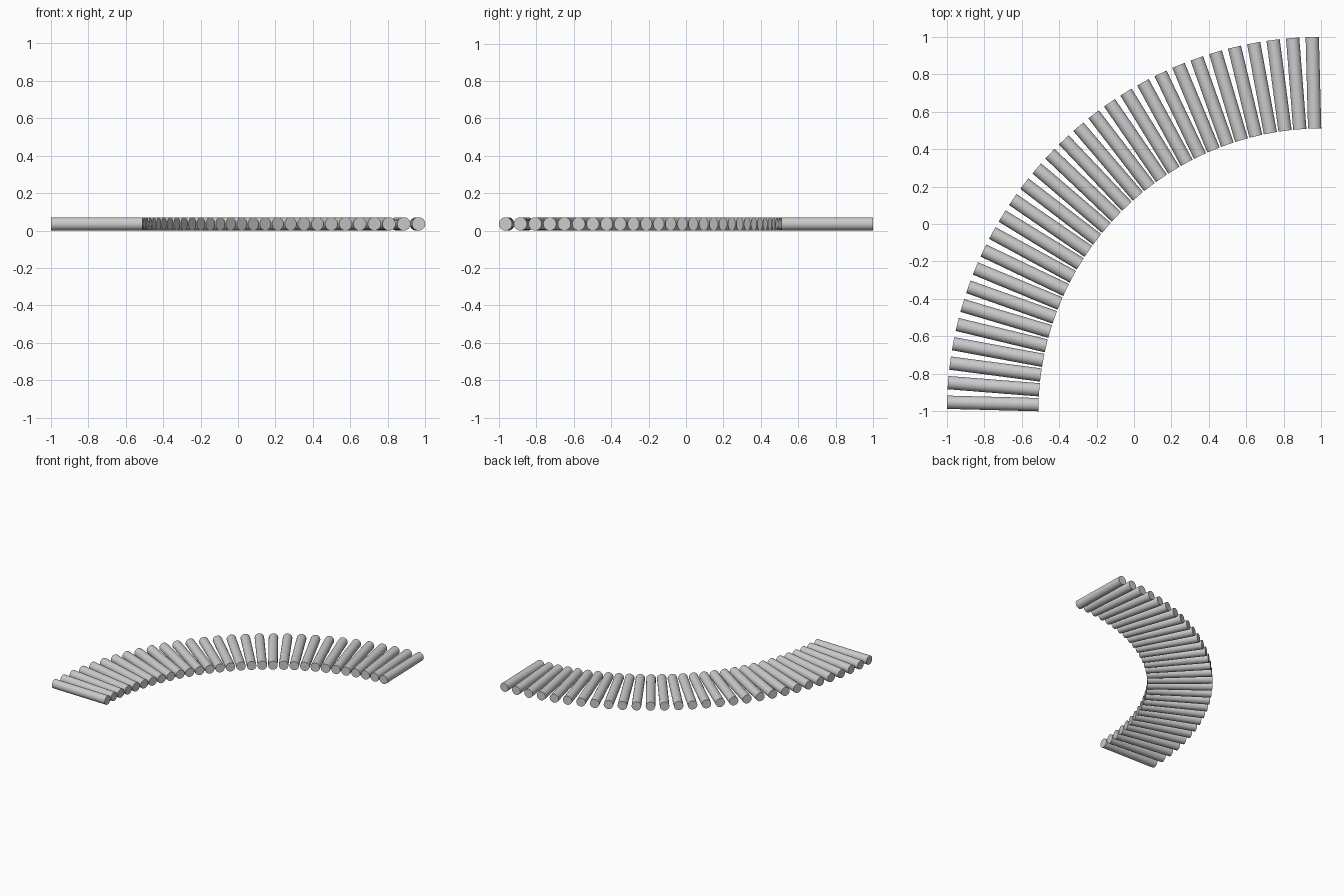
import bpy
from math import radians, cos, sin, pi
from mathutils import Matrix

if "Cube" in bpy.data.objects:
    bpy.data.objects.remove(bpy.data.objects["Cube"])

COUNT = 30                      # rollers in a quarter-turn conveyor bend
R_IN, R_OUT = 1.515, 2.0043     # inner and outer bend radius
R = 0.0355                      # roller radius
CX, CY = 1.0045, -1.0045        # bend centre

# One shared roller mesh
bpy.ops.mesh.primitive_cylinder_add(vertices=32, radius=R, depth=R_OUT - R_IN)
roller = bpy.context.object
roller.name = "roller_01"
bpy.ops.object.shade_smooth_by_angle(angle=radians(40))
mid = (R_IN + R_OUT) / 2

# Rollers point at the bend centre, spaced evenly with half a pitch at each end
for i in range(COUNT):
    if i == 0:
        ob = roller
    else:
        ob = roller.copy()
        ob.name = f"roller_{i + 1:02d}"
        bpy.context.collection.objects.link(ob)
    a = pi - (i + 0.5) * (pi / 2) / COUNT
    ob.matrix_world = (Matrix.Translation((CX + mid * cos(a), CY + mid * sin(a), R))
                       @ Matrix.Rotation(a, 4, 'Z') @ Matrix.Rotation(pi / 2, 4, 'Y'))
